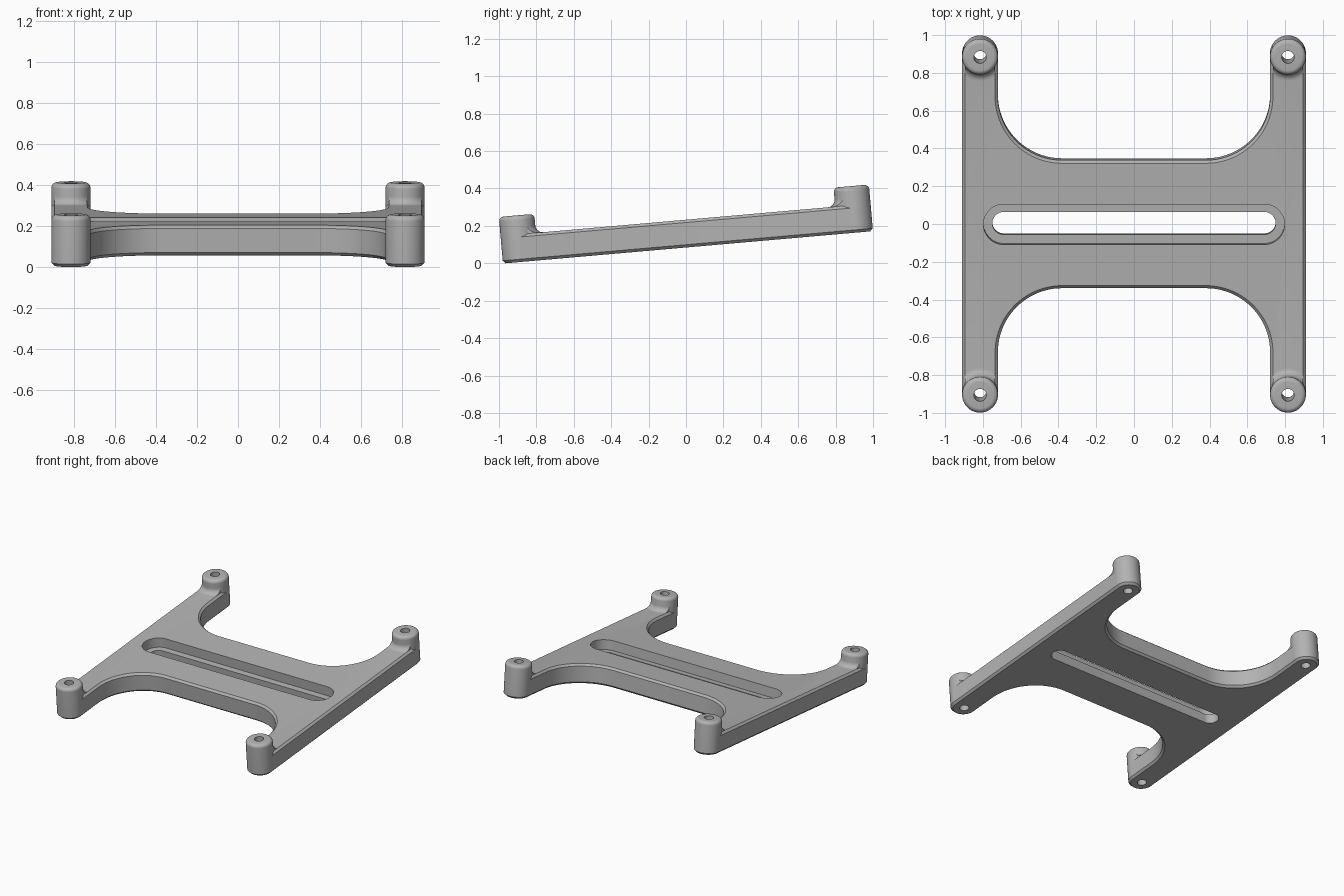
import bpy, bmesh
from math import sin, cos, pi, radians
from mathutils import Matrix, Vector

cube = bpy.data.objects.get("Cube")
if cube:
    bpy.data.objects.remove(cube, do_unlink=True)

grey = bpy.data.materials.new("satin grey")
grey.use_nodes = True
grey.diffuse_color = (0.45, 0.45, 0.45, 1)
grey.node_tree.nodes["Principled BSDF"].inputs["Base Color"].default_value = grey.diffuse_color

TILT = radians(5)
THICK, HEIGHT, CHAMFER = 0.148, 0.25, 0.015
BOSS_X, BOSS_Y, BOSS_R, HOLE_R = 0.815, 0.898, 0.095, 0.033
ARM = 0.0945          # half the width of an arm
BAR, CORNER = 0.34, 0.34


def finish(name, bm):
    bmesh.ops.recalc_face_normals(bm, faces=bm.faces)
    mesh = bpy.data.meshes.new(name)
    bm.to_mesh(mesh)
    bm.free()
    obj = bpy.data.objects.new(name, mesh)
    bpy.context.collection.objects.link(obj)
    mesh.materials.append(grey)
    return obj


def prism(name, outline, z0, z1, chamfer=0):
    bm = bmesh.new()
    face = bm.faces.new([bm.verts.new((x, y, z0)) for x, y in outline])
    top = bmesh.ops.extrude_face_region(bm, geom=[face])["geom"]
    verts = [v for v in top if isinstance(v, bmesh.types.BMVert)]
    bmesh.ops.translate(bm, verts=verts, vec=(0, 0, z1 - z0))
    bmesh.ops.recalc_face_normals(bm, faces=bm.faces)
    if chamfer:
        rims = [e for e in bm.edges if abs(e.verts[0].co.z - e.verts[1].co.z) < 1e-5]
        bmesh.ops.bevel(bm, geom=rims, offset=chamfer, segments=1, affect='EDGES')
    return finish(name, bm)


def lathe(name, profile, centre, steps=64):
    bm = bmesh.new()
    rings = [[bm.verts.new((centre[0] + r * cos(2 * pi * i / steps),
                            centre[1] + r * sin(2 * pi * i / steps), z))
              for i in range(steps)] for r, z in profile]
    for low, high in zip(rings, rings[1:]):
        for i in range(steps):
            j = (i + 1) % steps
            bm.faces.new((low[i], low[j], high[j], high[i]))
    bm.faces.new(rings[0])
    bm.faces.new(rings[-1])
    return finish(name, bm)


def combine(target, tool, operation):
    mod = target.modifiers.new("combine", 'BOOLEAN')
    mod.operation, mod.solver, mod.object = operation, 'EXACT', tool
    bpy.context.view_layer.objects.active = target
    bpy.ops.object.modifier_apply(modifier=mod.name)
    bpy.data.objects.remove(tool, do_unlink=True)


def stadium(half_length, radius, n=24):
    right = [(half_length - radius + radius * cos(a), radius * sin(a))
             for a in (-pi / 2 + pi * i / n for i in range(n + 1))]
    return right + [(-x, -y) for x, y in right]


# H-shaped plate: one quarter of the outline, mirrored around
inner_x = BOSS_X - ARM
quarter = [(BOSS_X + ARM, BOSS_Y), (inner_x, BOSS_Y)]
for i in range(25):
    a = pi / 2 * i / 24
    quarter.append((inner_x - CORNER + CORNER * cos(a), BAR + CORNER - CORNER * sin(a)))
half = quarter + [(-x, y) for x, y in reversed(quarter)]
outline = half + [(-x, -y) for x, y in half]
body = prism("tilted_mounting_bracket", outline, 0, THICK, CHAMFER)

# Rounded corner bosses, each with a fillet running onto its arm
rounding, fillet = 0.025, 0.04
arc = [pi / 2 * i / 8 for i in range(9)]
boss_profile = [(BOSS_R - CHAMFER, 0), (BOSS_R, CHAMFER)] + [
    (BOSS_R - rounding + rounding * cos(a), HEIGHT - rounding + rounding * sin(a)) for a in arc]
flare_profile = [(BOSS_R + fillet, THICK - 0.02)] + [
    (BOSS_R + fillet - fillet * sin(a), THICK + fillet - fillet * cos(a)) for a in arc]
corners = [(sx * BOSS_X, sy * BOSS_Y) for sx in (-1, 1) for sy in (-1, 1)]
for x, y in corners:
    flare = lathe("boss_fillet", flare_profile, (x, y))
    w, inward = ARM - CHAMFER, y - 0.2 * (1 if y > 0 else -1)
    limit = prism("fillet_limit", [(x - w, y), (x + w, y), (x + w, inward), (x - w, inward)], 0, HEIGHT)
    combine(flare, limit, 'INTERSECT')
    combine(body, flare, 'UNION')
    combine(body, lathe("corner_boss", boss_profile, (x, y)), 'UNION')

# Screw holes and the stepped slot
for centre in corners:
    combine(body, lathe("screw_hole", [(HOLE_R, -0.1), (HOLE_R, 0.4)], centre, 32), 'DIFFERENCE')
combine(body, prism("slot_recess", stadium(0.797, 0.107), THICK / 2, 0.3), 'DIFFERENCE')
combine(body, prism("through_slot", stadium(0.75, 0.06), -0.1, 0.3), 'DIFFERENCE')

# Tilt, then centre on the ground
body.data.transform(Matrix.Rotation(TILT, 4, 'X'))
points = [v.co for v in body.data.vertices]
low = Vector([min(p[k] for p in points) for k in range(3)])
high = Vector([max(p[k] for p in points) for k in range(3)])
body.data.transform(Matrix.Translation((-(low.x + high.x) / 2, -(low.y + high.y) / 2, -low.z)))

bpy.ops.object.select_all(action='DESELECT')
body.select_set(True)
bpy.context.view_layer.objects.active = body
bpy.ops.object.shade_smooth_by_angle(angle=radians(30))
